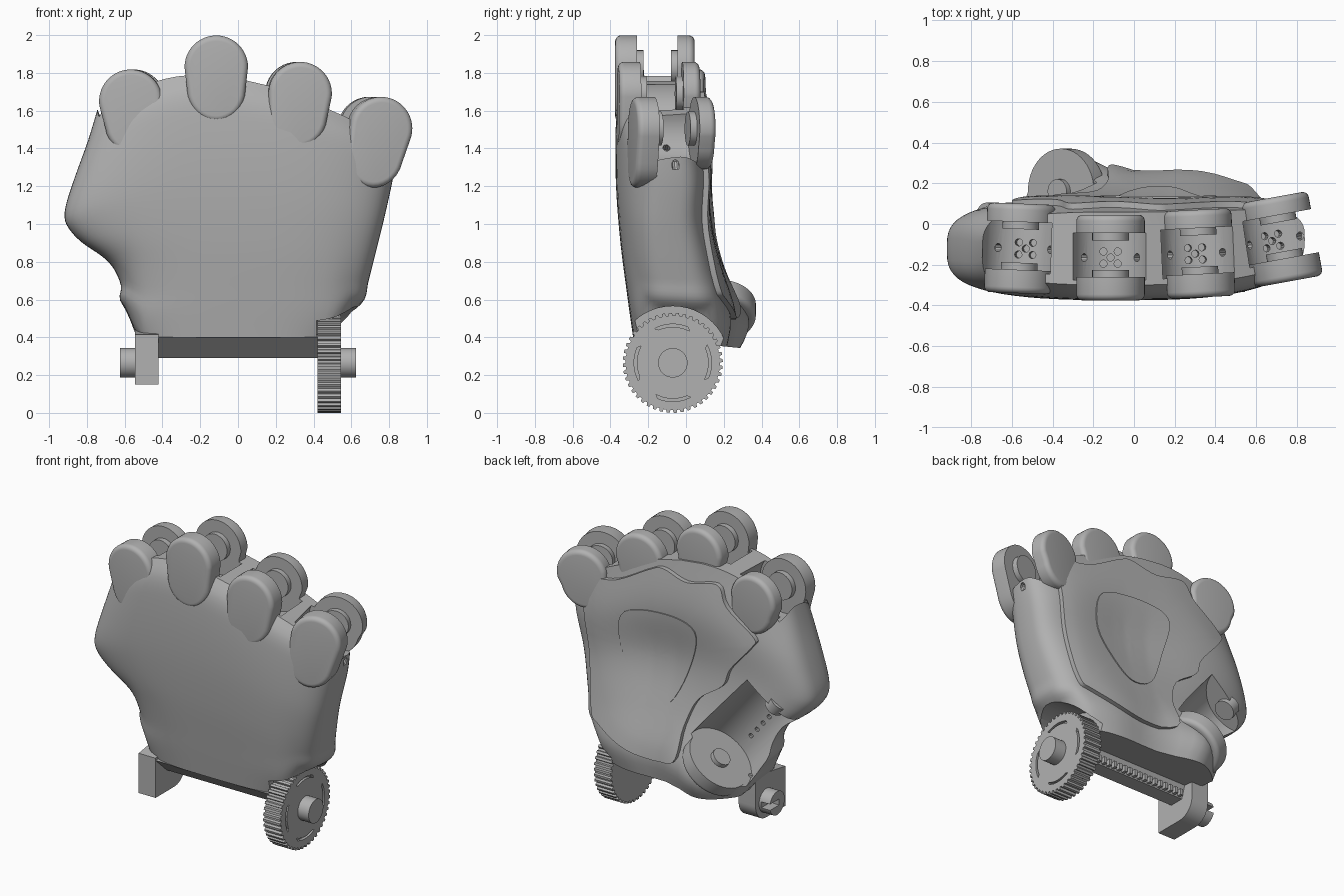
import bpy, bmesh, math
from mathutils import Matrix, Vector
from mathutils.bvhtree import BVHTree

if "Cube" in bpy.data.objects:
    bpy.data.objects.remove(bpy.data.objects["Cube"])

grey = bpy.data.materials.new("plain grey")
grey.use_nodes = True
grey.diffuse_color = (0.44, 0.44, 0.44, 1)
grey.node_tree.nodes["Principled BSDF"].inputs["Base Color"].default_value = grey.diffuse_color

Move, Rot = Matrix.Translation, Matrix.Rotation
ALONG_X = Rot(-math.pi / 2, 4, 'Z')
DOWN = Rot(-math.pi / 2, 4, 'X')


def make(name, bm):
    bmesh.ops.recalc_face_normals(bm, faces=bm.faces)
    me = bpy.data.meshes.new(name)
    bm.to_mesh(me)
    bm.free()
    me.materials.append(grey)
    ob = bpy.data.objects.new(name, me)
    bpy.context.collection.objects.link(ob)
    return ob


def activate(ob):
    bpy.ops.object.select_all(action='DESELECT')
    ob.select_set(True)
    bpy.context.view_layer.objects.active = ob


def smooth(ob, angle=32):
    activate(ob)
    bpy.ops.object.shade_smooth_by_angle(angle=math.radians(angle))


def prism(name, pts, a, b, matrix, bevel=0):
    """Extrude an xz profile along local y from a to b, rounding the rim at a."""
    bm = bmesh.new()
    ends = [[bm.verts.new(matrix @ Vector((x, y, z))) for x, z in pts] for y in (a, b)]
    n = len(pts)
    caps = [bm.faces.new(ring) for ring in ends]
    for i in range(n):
        j = (i + 1) % n
        bm.faces.new((ends[0][i], ends[0][j], ends[1][j], ends[1][i]))
    if bevel:
        bmesh.ops.recalc_face_normals(bm, faces=bm.faces)
        bmesh.ops.bevel(bm, geom=list(caps[0].edges), offset=bevel, segments=5,
                        profile=.5, affect='EDGES')
    return make(name, bm)


def circle(r, n=48, start=0.0, end=2 * math.pi):
    return [(r * math.cos(start + (end - start) * i / n),
             r * math.sin(start + (end - start) * i / n)) for i in range(n)]


def tongue(r, length):
    lower = [(x * .92, z - length) for x, z in circle(r, 16, math.pi, 2 * math.pi)]
    return circle(r, 24, 0, math.pi) + [(-r, 0)] + lower + [(r * .92, -length)]


def cut(target, cutters):
    activate(cutters[0])
    for c in cutters:
        c.select_set(True)
    if len(cutters) > 1:
        bpy.ops.object.join()
    tool = bpy.context.view_layer.objects.active
    mod = target.modifiers.new("cut", 'BOOLEAN')
    mod.operation, mod.solver, mod.object = 'DIFFERENCE', 'EXACT', tool
    activate(target)
    bpy.ops.object.modifier_apply(modifier="cut")
    bpy.data.objects.remove(tool)


def curve(knots, t):
    """Smooth curve through (t, value) knots."""
    t = min(max(t, knots[0][0]), knots[-1][0])
    k = next((i for i in range(len(knots) - 1) if t <= knots[i + 1][0]), len(knots) - 2)

    def slope(i):
        p, q = knots[max(i - 1, 0)], knots[min(i + 1, len(knots) - 1)]
        return (q[1] - p[1]) / (q[0] - p[0])
    (t0, v0), (t1, v1) = knots[k], knots[k + 1]
    h = t1 - t0
    s = (t - t0) / h
    return ((1 + 2 * s) * (1 - s) ** 2 * v0 + s * s * (3 - 2 * s) * v1
            + h * s * (1 - s) * ((1 - s) * slope(k) - s * slope(k + 1)))


def bump(x, z, cx, cz, wx, wz):
    return math.exp(-((x - cx) / wx) ** 2 - ((z - cz) / wz) ** 2)


# Palm body: stacked rounded sections
LEFT = [(.4, .55), (.53, .625), (.63, .62), (.78, .68), (.95, .83), (1.1, .91), (1.2, .915), (1.35, .87), (1.55, .79), (1.7, .74)]
RIGHT = [(.4, .56), (.55, .665), (.7, .69), (.95, .735), (1.2, .78), (1.45, .82), (1.7, .85)]
FRONT = [(.4, -.28), (.6, -.31), (.9, -.35), (1.2, -.372), (1.5, -.37), (1.62, -.35), (1.7, -.30)]
BACK = [(.4, .2), (.55, .22), (.8, .18), (1.1, .13), (1.4, .12), (1.7, .06)]
TOP = [(-.92, 1.5), (-.74, 1.62), (-.33, 1.78), (.1, 1.75), (.52, 1.59), (.86, 1.42)]
ROWS, SEG = 40, 72
bm = bmesh.new()
rings = []
for row in range(ROWS + 1):
    v = row / ROWS
    zn = .4 + 1.3 * v
    ring = []
    for i in range(SEG):
        a = 2 * math.pi * i / SEG
        sx, sy = (math.copysign(abs(f) ** .62, f) for f in (math.cos(a), math.sin(a)))
        x = sx * curve(RIGHT if sx > 0 else LEFT, zn)
        f, b = curve(FRONT, zn), curve(BACK, zn)
        y = (f + b) / 2 + sy * (b - f) / 2 + .09 * max(x, 0) ** 2 * v
        z = .4 + v * (curve(TOP, x) - .4)
        if sy > 0:
            y += sy * (.13 * bump(x, z, -.3, .5, .2, .2) + .03 * bump(x, z, .3, .48, .25, .2)
                       - .06 * bump(x, z, .1, 1.08, .42, .36))
        lift = min(max((abs(x) - .5) / .1, 0), 1)
        z += (.13 * lift - .1 * (y + .28)) * (1 - v) ** 4
        ring.append(bm.verts.new((x, y, z)))
    rings.append(ring)
for lo, hi in zip(rings, rings[1:]):
    for i in range(SEG):
        j = (i + 1) % SEG
        bm.faces.new((lo[i], lo[j], hi[j], hi[i]))
for ring in (rings[0], rings[-1]):
    for i in range(SEG // 2):
        quad = [ring[i], ring[i + 1], ring[SEG - i - 1], ring[(SEG - i) % SEG]]
        bm.faces.new(list(dict.fromkeys(quad)))
bmesh.ops.recalc_face_normals(bm, faces=bm.faces)
surface = BVHTree.FromBMesh(bm)
body = make("palm_body", bm)


# Palm pad and its raised centre, draped over the back of the body
def draped(name, outline, centre, offset, thick):
    n, pts = len(outline), []
    for i in range(n):
        p, q, r, s = (Vector(outline[(i + k) % n]) for k in (-1, 0, 1, 2))
        for t in (0, .2, .4, .6, .8):
            pts.append(q + (r - p) * t / 2 + (2 * p - 5 * q + 4 * r - s) * t * t / 2
                       + (3 * q - p - 3 * r + s) * t ** 3 / 2)
    bm = bmesh.new()
    c = Vector(centre)

    def drop(p):
        hit = surface.ray_cast(Vector((p.x, 2, p.y)), Vector((0, -1, 0)))[0]
        y = hit.y if hit and hit.y > 0 else .06
        return bm.verts.new((p.x, y + offset, p.y))
    mid, last = drop(c), None
    for k in range(1, 11):
        ring = [drop(c.lerp(p, k / 10)) for p in pts]
        for i in range(len(pts)):
            j = (i + 1) % len(pts)
            bm.faces.new((last[i], last[j], ring[j], ring[i]) if last else (mid, ring[j], ring[i]))
        last = ring
    base = bmesh.ops.extrude_face_region(bm, geom=bm.faces[:])["geom"]
    bmesh.ops.translate(bm, vec=(0, -thick, 0), verts=[g for g in base if isinstance(g, bmesh.types.BMVert)])
    smooth(make(name, bm))


draped("palm_pad", [(.69, 1.45), (.65, 1.5), (.44, 1.54), (.2, 1.67), (.1, 1.7), (-.08, 1.66), (-.3, 1.7),
                    (-.38, 1.58), (-.58, 1.43), (-.57, 1.36), (-.42, 1.18), (-.37, 1.06), (-.2, .93),
                    (-.13, .75), (-.1, .53), (.2, .5), (.5, .6), (.58, .68), (.64, 1.05)], (.12, 1.12), .03, .045)
draped("pad_centre", [(.36, 1.36), (.05, 1.42), (-.16, 1.36), (-.12, 1.12), (0, .86), (.17, .8),
                      (.3, .95), (.4, 1.15)], (.12, 1.12), .037, .02)

# Knuckles: centre, half depth, yaw, tilt, length of front lug
KNUCKLES = [("first", (-.56, -.12, 1.65), .22, -.04, -.15, .12), ("second", (-.115, -.165, 1.83), .21, 0, 0, .12),
            ("third", (.32, -.145, 1.69), .215, .05, .1, .12), ("fourth", (.725, -.075, 1.505), .21, .18, .25, .15)]
cutters, holes = [], []
for name, centre, half, yaw, tilt, length in KNUCKLES:
    m = Move(centre) @ Rot(yaw, 4, 'Z') @ Rot(tilt, 4, 'Y')
    cutters.append(prism("trough", circle(.19), .1 - half, half - .09, m))
    for side, sign, thick, reach in (("front", -1, .115, length), ("back", 1, .09, .05)):
        smooth(prism(f"{name}_{side}_lug", tongue(.168, reach), sign * half, sign * (half - thick), m, .03))
        smooth(prism(f"{name}_{side}_boss", circle(.09, 32), sign * (half - thick - .035),
                     sign * (half - thick + .01), m))
    for dx, dy in ((0, 0), (.035, .03), (-.035, .03), (.035, -.03), (-.035, -.03)):
        holes.append(prism("hole", circle(.018, 10), .14, .24, m @ Move((dx, dy, 0)) @ DOWN))
    for turn in (-.75, .75):
        holes.append(prism("hole", circle(.02, 10), .15, .24, m @ Rot(turn, 4, 'Y') @ DOWN))

# Thumb socket: round channel running up from the swollen heel
axis = Vector((-.37, 0, .45)).normalized()
socket = Move((-.33, .16, .54)) @ axis.to_track_quat('Y', 'Z').to_matrix().to_4x4()
cutters.append(prism("channel", circle(.23), .04, .58, socket))
cutters.append(prism("gear_arch", circle(.3), .415, .8, Move((0, -.07, .265)) @ ALONG_X))
for k in range(5):
    p = Vector((-.33, 0, .54)) + axis * (.16 + .07 * k)
    holes.append(prism("hole", circle(.015, 10), -.13, .02, Move(p)))
cut(body, cutters)
cut(body, holes)
smooth(body)
smooth(prism("thumb_lug", circle(.21), -.06, .045, socket, .03))
smooth(prism("thumb_pivot", circle(.06, 32), .04, .075, socket))
smooth(prism("thumb_stop", circle(.065, 32), .55, .62, Move((0, -.12, 0)) @ socket))

# Wrist gear with arc slots and a stub axle
wrist = Move((0, -.07, .265)) @ ALONG_X
TEETH = 44
teeth = []
for i in range(TEETH):
    for part, r in ((0, .25), (.35, .25), (.45, .265), (.85, .265)):
        a = 2 * math.pi * (i + part) / TEETH
        teeth.append((r * math.cos(a), r * math.sin(a)))
gear = prism("wrist_gear", teeth, .42, .545, wrist)
slots = []
for k in range(4):
    a = math.pi / 2 * k + math.pi / 4
    arc = circle(.205, 12, a + .3, a + 1.27) + circle(.19, 12, a + 1.27, a + .3)
    slots.append(prism("slot", arc, .525, .6, wrist))
cut(gear, slots)
smooth(gear, 20)
smooth(prism("right_axle", circle(.078), .53, .625, wrist))

# Opposite wrist bracket and connecting bar
bracket = [(.2, .15), (-.115, .2)] + circle(.115, 12, math.pi, 1.5 * math.pi) + [(0, -.115), (.2, -.115)]
smooth(prism("left_bracket", bracket, -.545, -.42, wrist))
axle = prism("left_axle", circle(.078), -.625, -.53, wrist)
slot = [(-.1, -.02), (.02, -.02), (.02, .02), (-.1, .02)]
cut(axle, [prism("axle_slot", slot, -.65, -.56, wrist)])
smooth(axle)
bar = [(.2, .135), (.08, .025), (-.02, .025), (-.06, .15)]
prism("wrist_bar", bar, -.43, .43, wrist)
for k in range(20):
    ridge = [(-.055, .03), (-.025, .03), (-.025, .07), (-.055, .07)]
    prism("bar_ridge", ridge, -.4 + .04 * k, -.38 + .04 * k, wrist)
